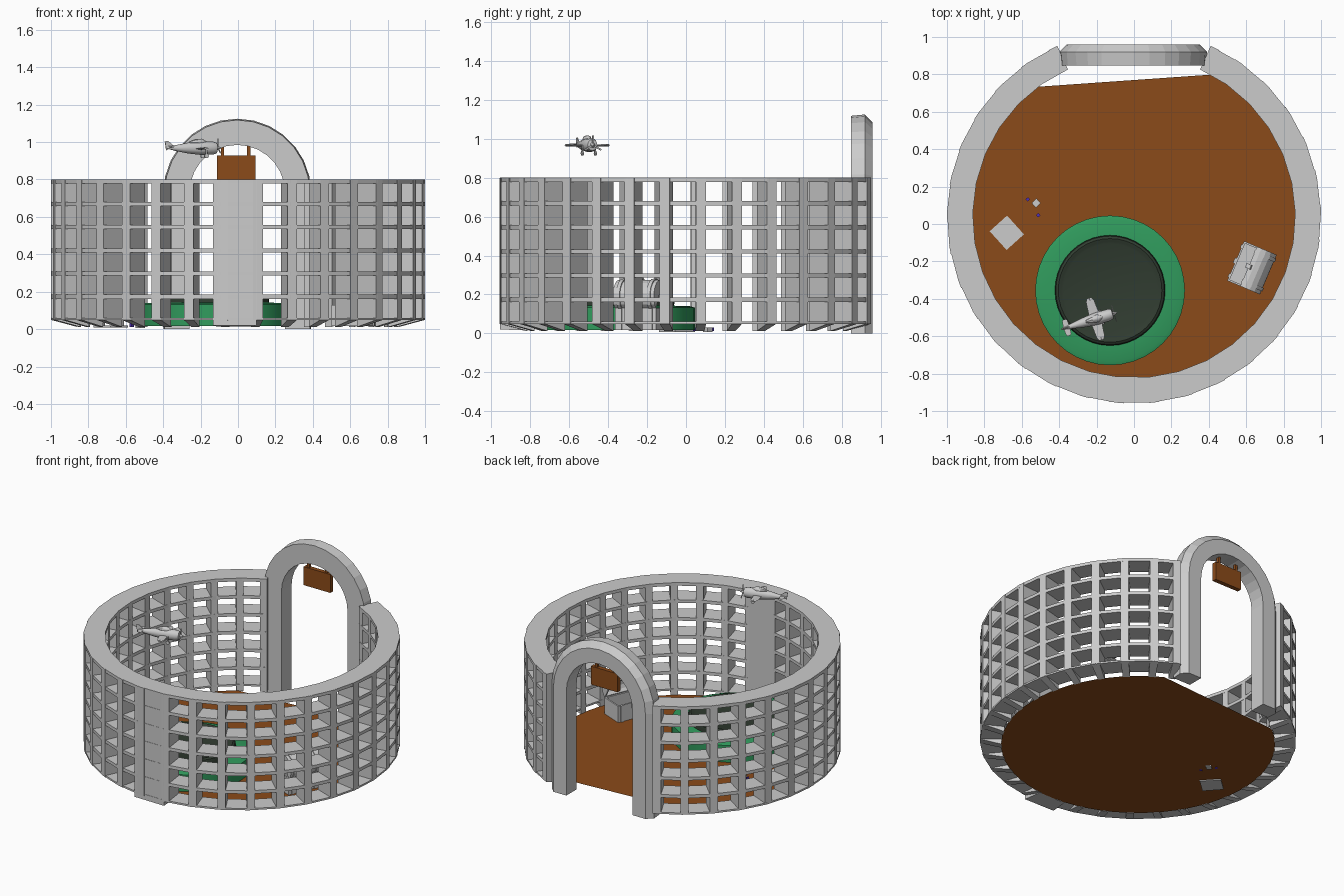
import bpy, bmesh
from math import sin, cos, pi, radians
from mathutils import Matrix, Vector

if "Cube" in bpy.data.objects:
    bpy.data.objects.remove(bpy.data.objects["Cube"])

CY = 0.04  # centre of the round wall in y


def material(name, rgb):
    m = bpy.data.materials.new(name)
    m.diffuse_color = (*rgb, 1)
    m.use_nodes = True
    m.node_tree.nodes["Principled BSDF"].inputs["Base Color"].default_value = m.diffuse_color
    return m


BROWN = material("brown", (0.26, 0.07, 0.01))
GREEN = material("green", (0.03, 0.33, 0.11))
DARK = material("dark", (0.03, 0.045, 0.03))
BLUE = material("violet", (0.08, 0.03, 0.5))


def loft(bm, rings, caps=True):
    vs = [[bm.verts.new(p) for p in r] for r in rings]
    n = len(rings[0])
    for a, b in zip(vs, vs[1:]):
        for i in range(n):
            bm.faces.new((a[i], a[(i + 1) % n], b[(i + 1) % n], b[i]))
    if caps:
        bm.faces.new(vs[0][::-1])
        bm.faces.new(vs[-1])


def box(bm, x0, x1, y0, y1, z0, z1):
    loft(bm, [[(x0, y0, z), (x1, y0, z), (x1, y1, z), (x0, y1, z)] for z in (z0, z1)])


def finish(name, bm, mat=None, matrix=None, smooth=False):
    bmesh.ops.recalc_face_normals(bm, faces=bm.faces[:])
    me = bpy.data.meshes.new(name)
    bm.to_mesh(me)
    bm.free()
    ob = bpy.data.objects.new(name, me)
    bpy.context.collection.objects.link(ob)
    if mat:
        me.materials.append(mat)
    if matrix:
        ob.matrix_world = matrix
    if smooth:
        bpy.ops.object.select_all(action='DESELECT')
        ob.select_set(True)
        bpy.context.view_layer.objects.active = ob
        bpy.ops.object.shade_smooth_by_angle(angle=radians(40))
    return ob


def polar(r, deg, z):
    a = radians(deg)  # measured from the front
    return (r * sin(a), CY - r * cos(a), z)


def arc(bm, angles, profile):
    loft(bm, [[polar(r, a, z) for r, z in profile] for a in angles])


# round lattice wall: horizontal bars, pillars with sloped feet, solid front column
R0, R1, END, CELLS = 0.862, 1.0, 155.8, 29
step = 2 * END / CELLS
stations = [-END + step * i for i in range(CELLS + 1)]
bm = bmesh.new()
for k in range(7):
    z1 = 0.8 if k == 6 else 0.06 + 0.124 * k
    z0 = z1 - (0.012 if k == 0 else 0.022)
    arc(bm, stations, [(R0, z0), (R1, z0), (R1, z1), (R0, z1)])
finish("wall_bars", bm)
bm = bmesh.new()
for i, a in enumerate(stations):
    c = min(max(a + 0.8, -END + 1.5), END - 1.5)
    arc(bm, (c - 1.5, c + 1.5), [(R0, 0.012), (R1, 0.049), (R1, 0.799), (R0, 0.799)])
finish("wall_pillars", bm)
bm = bmesh.new()
arc(bm, (-7.7, 5.6), [(R0, 0.015), (R1, 0.02), (R1, 0.8), (R0, 0.8)])
finish("front_column", bm)

# floor with a straight edge at the gate
bm = bmesh.new()
edge = [-143] + [a for a in stations if -143 < a < 150] + [151]
bm.faces.new([bm.verts.new(polar(0.868, a, 0.015)) for a in edge])
finish("floor", bm, BROWN)

# gate arch swept from foot to foot, back outer edge chamfered
bm = bmesh.new()
prof = [(0.255, 0.848), (0.388, 0.848), (0.395, 0.92), (0.355, 0.96), (0.255, 0.96)]
ZC = 0.73
path = [(0, 0)] + [(pi * i / 14, ZC) for i in range(15)] + [(pi, 0)]
loft(bm, [[(r * cos(t) - 0.004, y, z + r * sin(t) * (z > 0)) for r, y in prof] for t, z in path])
finish("gate_arch", bm)

# hanging sign
bm = bmesh.new()
box(bm, -0.113, 0.093, 0.885, 0.915, 0.8, 0.928)
for x in (-0.083, 0.057):
    box(bm, x - 0.009, x + 0.009, 0.891, 0.909, 0.928, 0.99)
finish("hanging_sign", bm, BROWN)


def lathe(bm, profile, n, cap=True):
    loft(bm, [[(r * cos(2 * pi * i / n), r * sin(2 * pi * i / n), z) for i in range(n)]
              for r, z in profile], cap)


# round green tub with a raised dark cushion
at = Matrix.Translation((-0.128, -0.355, 0))
bm = bmesh.new()
lathe(bm, [(0.29, 0.13), (0.29, 0.142), (0.38, 0.139), (0.4, 0.132), (0.4, 0.016), (0.29, 0.016)], 40, False)
finish("tub_ring", bm, GREEN, at, True)
bm = bmesh.new()
lathe(bm, [(0.288, 0.016), (0.295, 0.16), (0.29, 0.177), (0.277, 0.185), (0.262, 0.18), (0.25, 0.175)], 40)
finish("tub_cushion", bm, DARK, at, True)

# chest: hollow box with straps, open barrel lid
at = Matrix.Translation((0.645, -0.24, 0)) @ Matrix.Rotation(radians(-23), 4, 'Z')
W, T = 0.115, 0.01
bm = bmesh.new()
box(bm, -0.11, 0.05, -W, W, 0.016, 0.03)
for x in (-0.11, 0.04):
    box(bm, x, x + T, -W, W, 0.03, 0.13)
for y in (-W, W - T):
    box(bm, -0.1, 0.04, y, y + T, 0.03, 0.13)
for y in (-0.085, 0.085):
    for x in (-0.116, 0.049):
        box(bm, x, x + 0.007, y - 0.01, y + 0.01, 0.016, 0.13)
box(bm, -0.12, -0.109, -0.015, 0.015, 0.095, 0.125)
finish("chest_box", bm, None, at)
bm = bmesh.new()


def lid_shell(y0, y1, grow, inner):
    ts = [pi * i / 8 for i in range(9)]
    outer = [((0.08 + grow) * cos(t), (0.07 + grow) * sin(t)) for t in ts]
    inn = [((0.08 - inner) * cos(t), (0.07 - inner) * sin(t)) for t in ts]
    loft(bm, [[(x - 0.08, y, z) for x, z in outer + inn[::-1]] for y in (y0, y1)])


lid_shell(-W, W, 0, 0.01)
for y in (-W, W - T):
    loft(bm, [[(0.075 * cos(pi * i / 8) - 0.08, yy, 0.065 * sin(pi * i / 8)) for i in range(9)]
              for yy in (y, y + T)])
for y in (-0.085, 0.085):
    lid_shell(y - 0.01, y + 0.01, 0.006, 0)
box(bm, -0.172, -0.16, -0.012, 0.012, -0.012, 0.02)
hinge = Matrix.Translation((0.05, 0, 0.13)) @ Matrix.Rotation(radians(58), 4, 'Y')
finish("chest_lid", bm, None, at @ hinge)

# toy aeroplane, nose along local +x
at = Matrix.Translation((-0.24, -0.518, 0.968)) @ Matrix.Rotation(radians(16.7), 4, 'Z')
bm = bmesh.new()
body = [(-0.15, 0.005, 0.004), (-0.1, 0.014, 0), (-0.03, 0.026, 0), (0.04, 0.033, 0),
        (0.11, 0.032, 0), (0.13, 0.026, 0), (0.133, 0.012, 0), (0.155, 0.003, 0)]
loft(bm, [[(x, r * cos(pi * i / 6), z + r * 1.1 * sin(pi * i / 6)) for i in range(12)] for x, r, z in body])
can = [(-0.02, 0.006), (0.01, 0.018), (0.05, 0.02), (0.075, 0.006)]
loft(bm, [[(x, r * cos(pi * i / 4), 0.03 + r * sin(pi * i / 4)) for i in range(8)] for x, r in can])
finish("plane_body", bm, None, at, True)
bm = bmesh.new()


def wing(x, chord, tip, half, z, th, rise=0.0):
    for s in (-1, 1):
        loft(bm, [[(x + c / 2, y, zz), (x, y, zz + th), (x - c / 2, y, zz), (x, y, zz - th)]
                  for y, c, zz in ((0, chord, z), (s * half * 0.85, (chord + 2 * tip) / 3, z + rise),
                                   (s * half, tip * 0.7, z + rise))])


wing(0.035, 0.06, 0.036, 0.117, -0.005, 0.006, 0.004)
wing(-0.125, 0.036, 0.024, 0.045, 0.006, 0.003)
# tail fin
fin = [(-0.105, 0.01), (-0.14, 0.038), (-0.158, 0.036), (-0.15, -0.012)]
loft(bm, [[(x, y, z) for x, z in fin] for y in (-0.003, 0.003)])
finish("plane_wings", bm, None, at)
bm = bmesh.new()
for s in (-1, 1):
    box(bm, 0.06, 0.068, s * 0.035 - 0.003, s * 0.035 + 0.003, -0.045, 0)
    loft(bm, [[(0.064 + 0.012 * cos(pi * i / 5), s * 0.035 + y, -0.043 + 0.012 * sin(pi * i / 5))
               for i in range(10)] for y in (-0.005, 0.005)])
# propeller blades
for k in range(3):
    a = 2 * pi * k / 3 + pi / 2
    d, n = Vector((0, cos(a), sin(a))), Vector((0, -sin(a), cos(a)))
    loft(bm, [[Vector((x, 0, 0)) + d * r + n * w for r, w in ((0, -0.004), (0.05, -0.004), (0.05, 0.004), (0, 0.004))]
              for x in (0.137, 0.141)])
finish("plane_gear_and_propeller", bm, None, at)


# flat plates and pegs set into the floor
def plate(name, x, y, w, d, z0, z1, deg, mat=None):
    b = bmesh.new()
    box(b, -w / 2, w / 2, -d / 2, d / 2, z0, z1)
    finish(name, b, mat, Matrix.Translation((x, y, 0)) @ Matrix.Rotation(radians(deg), 4, 'Z'))


plate("floor_plate", -0.68, -0.047, 0.125, 0.135, 0.008, 0.018, 42)
plate("small_plate", -0.523, 0.112, 0.036, 0.034, 0.006, 0.03, 42)
for i, (x, y) in enumerate(((-0.568, 0.132), (-0.512, 0.047))):
    plate(f"peg_{i + 1}", x, y, 0.016, 0.016, 0.012, 0.03, 42, BLUE)
